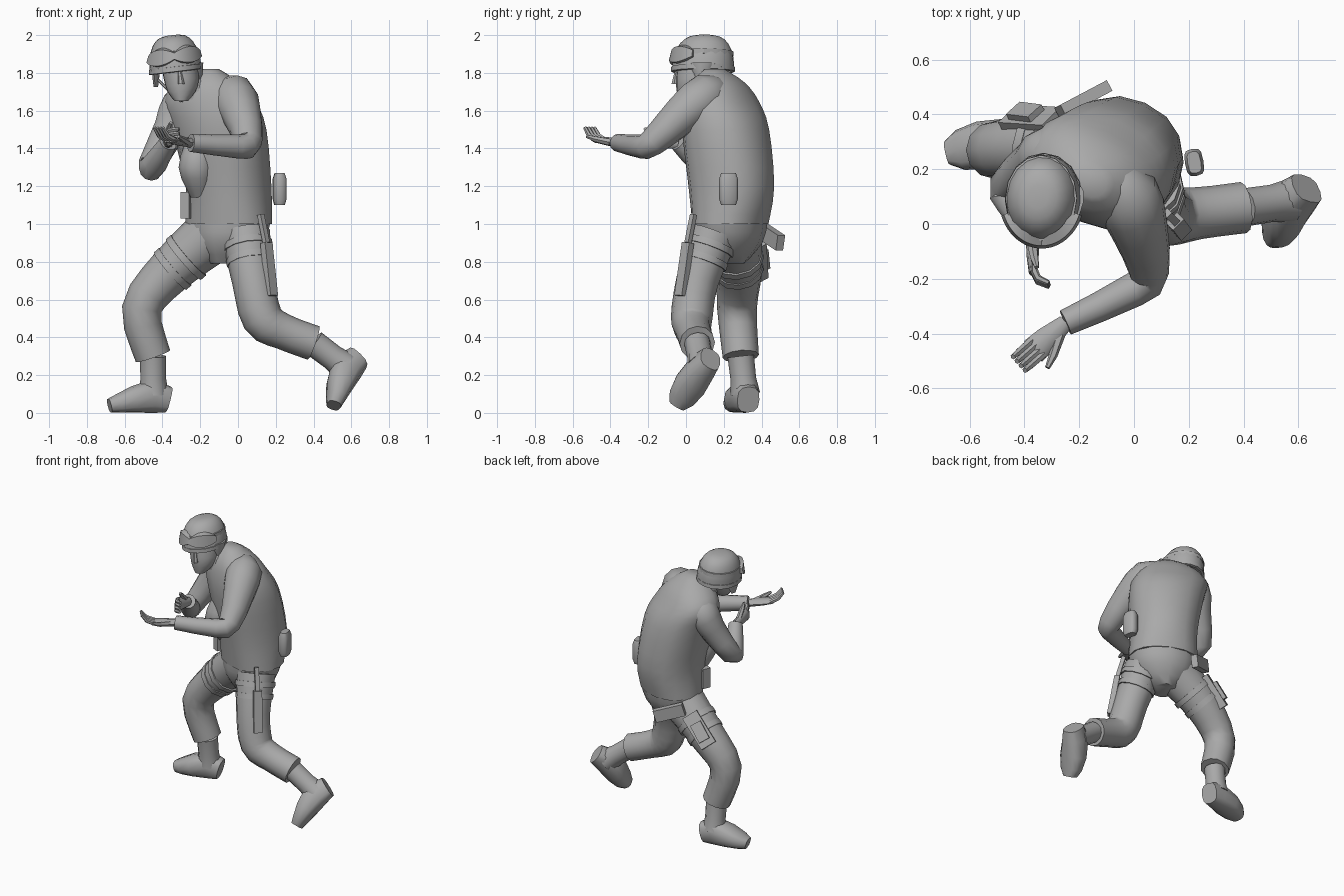
import bpy, bmesh
from math import cos, sin, pi, radians, copysign
from mathutils import Vector

cube = bpy.data.objects.get("Cube")
if cube:
    bpy.data.objects.remove(cube, do_unlink=True)

grey = bpy.data.materials.new("plain grey")
grey.use_nodes = True
shade = (.4, .4, .4, 1)
grey.diffuse_color = shade
grey.node_tree.nodes["Principled BSDF"].inputs["Base Color"].default_value = shade
parts = []
UP = Vector((0, 0, 1))
BACK = Vector((0, 1, 0))


def finish(name, bm, rings):
    for ring, following in zip(rings, rings[1:]):
        for i in range(len(ring)):
            j = (i + 1) % len(ring)
            bm.faces.new((ring[i], ring[j], following[j], following[i]))
    bm.faces.new(rings[0])
    bm.faces.new(rings[-1])
    bmesh.ops.recalc_face_normals(bm, faces=bm.faces)
    mesh = bpy.data.meshes.new(name)
    bm.to_mesh(mesh)
    bm.free()
    mesh.materials.append(grey)
    obj = bpy.data.objects.new(name, mesh)
    bpy.context.collection.objects.link(obj)
    parts.append(obj)


def smooth_path(stations, steps):
    path = []
    last = len(stations) - 1
    for k in range(last):
        start, end = stations[k], stations[k + 1]
        leave = (end - stations[max(k - 1, 0)]) / 2
        arrive = (stations[min(k + 2, last)] - start) / 2
        for i in range(steps):
            t = i / steps
            s = 1 - t
            path.append(start * s * s * (1 + 2 * t) + end * t * t * (1 + 2 * s)
                        + leave * t * s * s - arrive * t * t * s)
    return path + [stations[-1]]


def loft(name, stations, ref=UP, yaw=None, sides=12, power=1, steps=1, lean=0):
    """Skin rings of (x, y, z, side radius, optional ref radius); yaw keeps rings level."""
    bm = bmesh.new()
    path = smooth_path([Vector(station) for station in stations], steps)
    centres = [Vector(station[:3]) for station in path]
    rings = []
    for k, station in enumerate(path):
        if yaw is None:
            tangent = (centres[min(k + 1, len(path) - 1)] - centres[max(k - 1, 0)]).normalized()
            depth = (ref - tangent * tangent.dot(ref)).normalized()
            across = tangent.cross(depth)
        else:
            across = Vector((cos(radians(yaw)), sin(radians(yaw)), lean))
            depth = Vector((-across.y, across.x, 0))
        grow, turn = (2 ** .5, pi / 4) if sides == 4 else (1, 0)
        ring = []
        for i in range(sides):
            angle = 2 * pi * i / sides + turn
            x, y = (copysign(abs(w) ** power, w) * grow for w in (cos(angle), sin(angle)))
            ring.append(bm.verts.new(centres[k] + across * x * station[3] + depth * y * station[-1]))
        rings.append(ring)
    finish(name, bm, rings)


def block(name, start, end, width, thickness, ref=UP):
    loft(name, [(*start, width, thickness), (*end, width, thickness)], ref, sides=4)


def dome_ring(rise):
    """Station of the helmet dome at a height from 0 to 1."""
    spread = (1 - rise * rise) ** .3
    return (*(Vector((-.33, .09, 1.82)) + Vector((-.02, .01, .18)) * rise), .137 * spread, .165 * spread)


def band(name, rise, half, lift, start, end, pinch=0):
    """Strip standing off the helmet between two angles, optionally narrowed at its ends."""
    bm = bmesh.new()
    x, y, z, width, depth = dome_ring(rise)
    rings = []
    for i in range(17):
        angle = radians(start + (end - start) * i / 16)
        tall = half * (1 - pinch * abs(i / 8 - 1) ** 2)
        ring = []
        for out, level in ((-.012, -tall), (lift, -tall * .8), (lift * .6, tall * .8), (-.02, tall)):
            run = (width + out) * cos(angle)
            ring.append(bm.verts.new((x + run, y + (depth + out) * sin(angle), z + level + run * tilt)))
        rings.append(ring)
    finish(name, bm, rings)


def hand(side, wrist, tip, normal, thumb_side):
    """Open hand: flat palm, four curled fingers and a thumb."""
    wrist, along, normal = Vector(wrist), Vector(tip) - Vector(wrist), Vector(normal)
    across = along.cross(normal).normalized()

    def spot(forward, sideways, raised=0):
        return wrist + along * forward + across * sideways + normal * raised

    loft(side + "_palm", [(*spot(0, 0), .03, .026), (*spot(.4, 0), .046, .022),
                          (*spot(.7, 0), .05, .014)], normal, sides=8)
    for finger in range(4):
        shift = (finger - 1.5) * .022
        loft(f"{side}_finger_{finger}", [(*spot(.6, shift), .015), (*spot(.85, shift, .02), .014),
                                         (*spot(1, shift, .06), .01)], across, sides=6)
    loft(side + "_thumb", [(*spot(.2, thumb_side * .02), .02), (*spot(.5, thumb_side * .06, .01), .016),
                           (*spot(.7, thumb_side * .08, .02), .009)], normal, sides=6)


def boot(side, ankle, heel, toe, up):
    """Flat-soled foot between two sole points, plus a shaft up to the ankle."""
    ankle, heel, toe, up = (Vector(point) for point in (ankle, heel, toe, up))
    up.normalize()
    stations = []
    for along, width, half in ((0, .06, .07), (.25, .075, .09), (.6, .088, .07),
                               (.85, .075, .05), (1, .045, .038)):
        stations.append((*(heel.lerp(toe, along) + up * half), width, half))
    loft(side + "_boot_foot", stations, up, power=.75)
    instep = heel.lerp(toe, .25) + up * .1
    loft(side + "_boot_shaft", [(*ankle, .07), (*ankle.lerp(instep, .6), .068),
                                (*instep, .08)], BACK)


def thigh_strap(name, hip, knee, along, radius):
    hip, knee = Vector(hip), Vector(knee)
    loft(name, [(*hip.lerp(knee, along), radius), (*hip.lerp(knee, along + .13), radius)], BACK)


# Torso, turned and leaning toward the model's right
loft("jacket", [
    (-.05, .235, 1, .232, .19), (-.05, .24, 1.2, .222, .222), (-.1, .21, 1.5, .25, .22),
    (-.15, .19, 1.65, .25, .18), (-.16, .17, 1.75, .17, .13), (-.16, .15, 1.82, .06, .05),
], yaw=-24, sides=16, power=.9, steps=3)
loft("belly_fold", [(-.2, .14, 1.14, .05), (-.22, .1, 1.3, .095), (-.2, .13, 1.48, .06)],
     yaw=-24, steps=3)
loft("pelvis", [(-.05, .235, 1, .23, .188), (-.06, .23, .9, .2, .17),
                (-.07, .22, .79, .08, .09)], yaw=-24, steps=2)
loft("collar", [(-.2, .16, 1.66, .13), (-.26, .11, 1.77, .08)], yaw=-20, steps=2)

# Head and helmet dome
loft("neck", [(-.24, .12, 1.7, .07), (-.3, .09, 1.8, .07)], yaw=-10)
loft("head", [(-.3, 0, 1.65, .035, .04), (-.3, .03, 1.7, .075, .08),
              (-.3, .05, 1.77, .095, .105), (-.32, .08, 1.9, .1, .12)], yaw=-10, steps=2)
loft("nose", [(-.3, -.06, 1.74, .018), (-.31, -.05, 1.82, .008)], yaw=-10, sides=6)
tilt = .12
loft("helmet", [dome_ring(sin(radians(step * 12))) for step in range(8)], yaw=-5, sides=18, lean=tilt)
band("helmet_rim", 0, .016, .005, 0, 360)
band("goggle_strap", .45, .016, .004, 0, 360)
for side, start in (("right", 200), ("left", 270)):
    band(side + "_goggle_lens", .38, .052, .026, start, start + 70, .6)

# Ear flaps and chin straps
for side, sign in (("right", -1), ("left", 1)):
    ear = Vector((-.32 + sign * .115, .08, 1.79 + sign * .015))
    loft(side + "_ear_flap", [(*(ear + UP * .05), .02, .06), (*ear, .018, .045),
                              (*(ear - UP * .05), .012, .02)], yaw=-10, sides=8)
    loft(side + "_chin_strap", [(*ear, .008), (-.3 + sign * .07, .03, 1.71, .008),
                                (-.3, 0, 1.65, .008)], BACK, sides=6)

# Sleeves and hands
left_wrist, right_wrist = (-.25, -.36, 1.43), (-.37, -.04, 1.43)
loft("left_sleeve", [(-.1, .2, 1.72, .05), (-.03, .11, 1.68, .12), (.02, -.02, 1.58, .105),
                     (.055, -.18, 1.43, .073), (0, -.24, 1.41, .063), (*left_wrist, .048)], steps=2)
loft("right_sleeve", [(-.22, .22, 1.7, .05), (-.3, .25, 1.62, .11), (-.36, .22, 1.5, .09),
                      (-.46, .14, 1.31, .07), (-.44, .08, 1.32, .066), (*right_wrist, .048)],
     Vector((1, .3, 0)), steps=2)
hand("left", left_wrist, (-.42, -.51, 1.45), UP, -1)
hand("right", right_wrist, (-.37, -.24, 1.47), (1, .3, 0), 1)

# Trouser legs with loose cuffs, and boots
right_hip, right_thigh, right_cuff = (-.14, .25, .94), (-.36, .28, .75), (-.45, .29, .3)
left_hip, left_thigh, left_cuff = (.04, .15, .95), (.08, .06, .7), (.4, .06, .37)
loft("right_trouser_leg", [(*right_hip, .15), (*right_thigh, .123), (-.51, .27, .55, .105),
                           (*right_cuff, .096)], BACK, steps=3)
loft("left_trouser_leg", [(*left_hip, .13), (*left_thigh, .112), (.13, .03, .5, .11),
                          (.24, .04, .43, .095), (*left_cuff, .094)], BACK, steps=3)
boot("right", right_cuff, (-.37, .33, 0), (-.68, .26, 0), UP)
boot("left", left_cuff, (.69, .13, .25), (.54, -.05, .02), (-1, 0, .6))

# Belt pouches
loft("left_pouch", [(.22, .225, 1.1, .026, .04), (.22, .225, 1.13, .034, .05),
                    (.22, .225, 1.24, .034, .05), (.22, .225, 1.27, .024, .04)],
     yaw=10, power=.6)
block("front_pouch", (-.27, .17, 1.03), (-.27, .17, 1.17), .025, .03, Vector((-.4, -.9, 0)))

# Left thigh sheath with handle and straps
outward = Vector((1, -1, 0))
block("sheath", (.15, .01, .9), (.18, -.03, .62), .028, .018, outward)
block("sheath_handle", (.12, .04, 1.05), (.15, .01, .9), .014, .013, outward)
for name, along, radius in (("upper", .2, .133), ("lower", .5, .125)):
    thigh_strap(f"left_{name}_strap", left_hip, left_thigh, along, radius)

# Right thigh holster with grip and straps
outward = Vector((-.4, .75, .4))
block("holster", (-.29, .37, .91), (-.45, .38, .73), .055, .03, outward)
block("holster_pocket", (-.35, .39, .87), (-.43, .4, .77), .038, .03, outward)
block("holster_grip", (-.27, .41, .96), (-.1, .5, .9), .022, .042)
for name, along, radius in (("upper", .55, .142), ("lower", .87, .131)):
    thigh_strap(f"right_{name}_strap", right_hip, right_thigh, along, radius)

# Soft shading with crisp edges
for obj in bpy.context.selected_objects:
    obj.select_set(False)
for obj in parts:
    obj.select_set(True)
bpy.context.view_layer.objects.active = parts[0]
bpy.ops.object.shade_smooth_by_angle(angle=radians(45))
